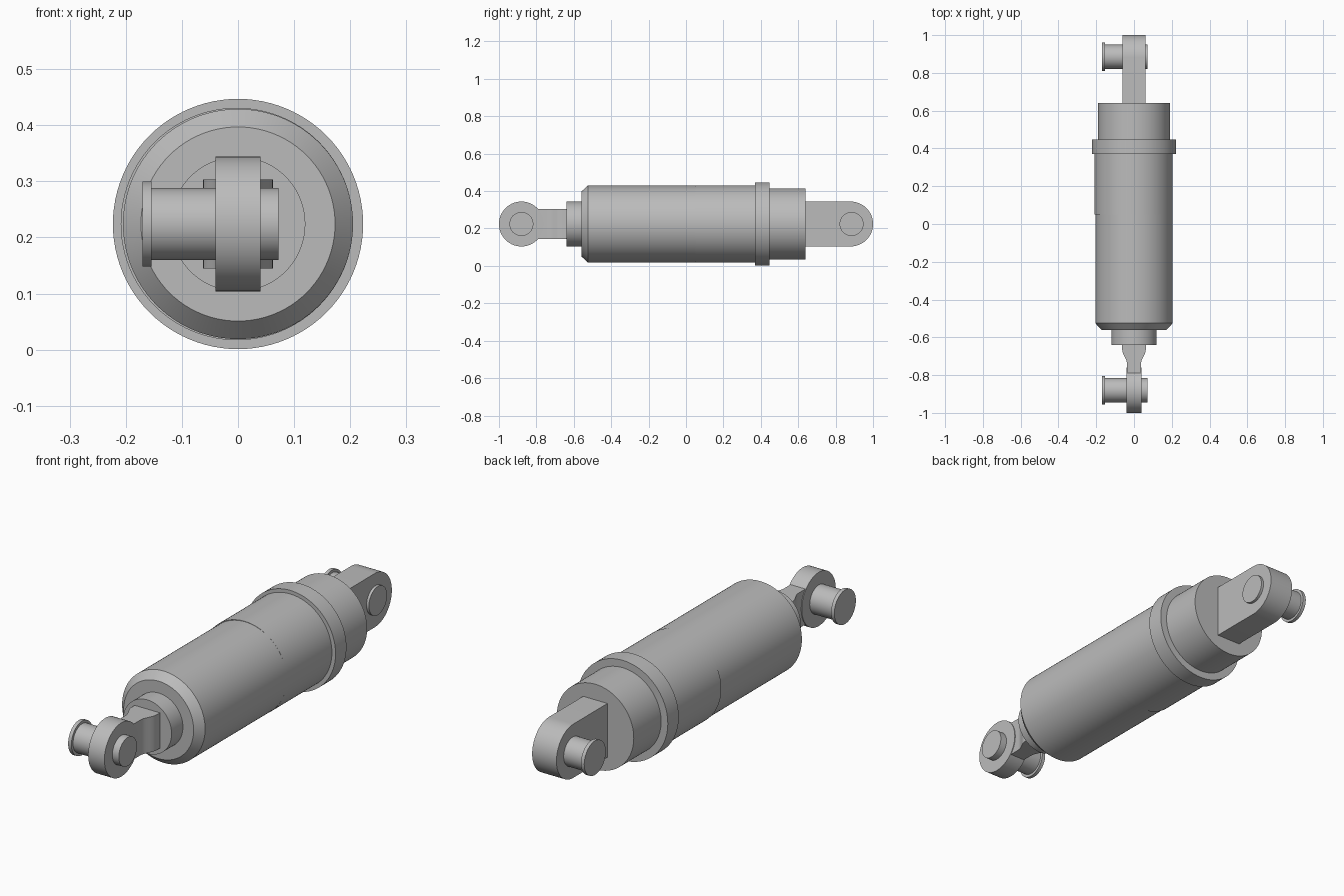
import bpy, bmesh, math
from mathutils import Matrix, Vector

cube = bpy.data.objects.get("Cube")
if cube:
    bpy.data.objects.remove(cube, do_unlink=True)

AXIS_Z = 0.224
EYE_R = 0.12

grey = bpy.data.materials.new("plain grey")
grey.use_nodes = True
colour = (0.5, 0.5, 0.5, 1)
grey.diffuse_color = colour
bsdf = next(n for n in grey.node_tree.nodes if n.type == 'BSDF_PRINCIPLED')
bsdf.inputs["Base Color"].default_value = colour


def finish(name, bm):
    """Turn a bmesh into a grey object with smooth curves and sharp edges."""
    bmesh.ops.recalc_face_normals(bm, faces=bm.faces)
    mesh = bpy.data.meshes.new(name)
    bm.to_mesh(mesh)
    bm.free()
    mesh.materials.append(grey)
    ob = bpy.data.objects.new(name, mesh)
    bpy.context.collection.objects.link(ob)
    bpy.ops.object.select_all(action='DESELECT')
    ob.select_set(True)
    bpy.context.view_layer.objects.active = ob
    bpy.ops.object.shade_smooth_by_angle(angle=math.radians(25))
    return ob


def turned(name, profile, axis, centre, sides=96):
    """Lathe a list of (position, radius) along the x or y axis."""
    bm = bmesh.new()
    rings = []
    for pos, r in profile:
        ring = []
        for i in range(sides):
            a = math.tau * i / sides
            u, w = r * math.cos(a), r * math.sin(a)
            offset = Vector((pos, u, w)) if axis == 'X' else Vector((u, pos, w))
            ring.append(bm.verts.new(Vector(centre) + offset))
        rings.append(ring)
    for a, b in zip(rings, rings[1:]):
        for i in range(sides):
            j = (i + 1) % sides
            bm.faces.new((a[i], a[j], b[j], b[i]))
    bm.faces.new(rings[0])
    bm.faces.new(rings[-1])
    return finish(name, bm)


def slab(name, outline, direction):
    """Extrude a flat outline of 3D points."""
    bm = bmesh.new()
    face = bm.faces.new([bm.verts.new(p) for p in outline])
    new = bmesh.ops.extrude_face_region(bm, geom=[face])
    verts = [v for v in new["geom"] if isinstance(v, bmesh.types.BMVert)]
    bmesh.ops.translate(bm, verts=verts, vec=direction)
    return finish(name, bm)


# Main cylinder and the parts along its axis
mid = (0, 0, AXIS_Z)
turned("main_cylinder", [(-0.56, 0.173), (-0.525, 0.205), (0.4, 0.205)], 'Y', mid)
turned("outer_sleeve", [(0.05, 0.207), (0.4, 0.207)], 'Y', (-0.002, 0, AXIS_Z))
turned("collar", [(0.37, 0.223), (0.447, 0.223)], 'Y', mid)
turned("rear_cap", [(0.42, 0.19), (0.64, 0.19)], 'Y', mid)
turned("front_neck", [(-0.64, 0.12), (-0.54, 0.12)], 'Y', mid)

# Rear lug with a rounded end
lug = [(-0.06, 0.62, AXIS_Z + EYE_R), (-0.06, 0.62, AXIS_Z - EYE_R)]
for i in range(33):
    a = -math.pi / 2 + math.pi * i / 32
    lug.append((-0.06, 0.88 + EYE_R * math.cos(a), AXIS_Z + EYE_R * math.sin(a)))
slab("rear_lug", lug, (0.12, 0, 0))

# Front eye and its waisted stem
turned("front_eye", [(-0.04, EYE_R), (0.04, EYE_R)], 'X', (0, -0.88, AXIS_Z))
side = [(0.0625, -0.62), (0.0625, -0.665)]
for i in range(1, 9):
    t = i / 8
    side.append((0.0625 - 0.0255 * t * t * (3 - 2 * t), -0.665 - 0.075 * t))
side.append((0.037, -0.84))
outline = side + [(-x, y) for x, y in reversed(side)]
slab("front_stem", [(x, y, AXIS_Z - 0.079) for x, y in outline], (0, 0, 0.158))

# Headed pins through both eyes
for end, y in (("front", -0.88), ("rear", 0.885)):
    turned(end + "_pin", [(-0.17, 0.076), (-0.154, 0.076), (-0.154, 0.064),
                          (0.072, 0.064)], 'X', (0, y, AXIS_Z), 64)
